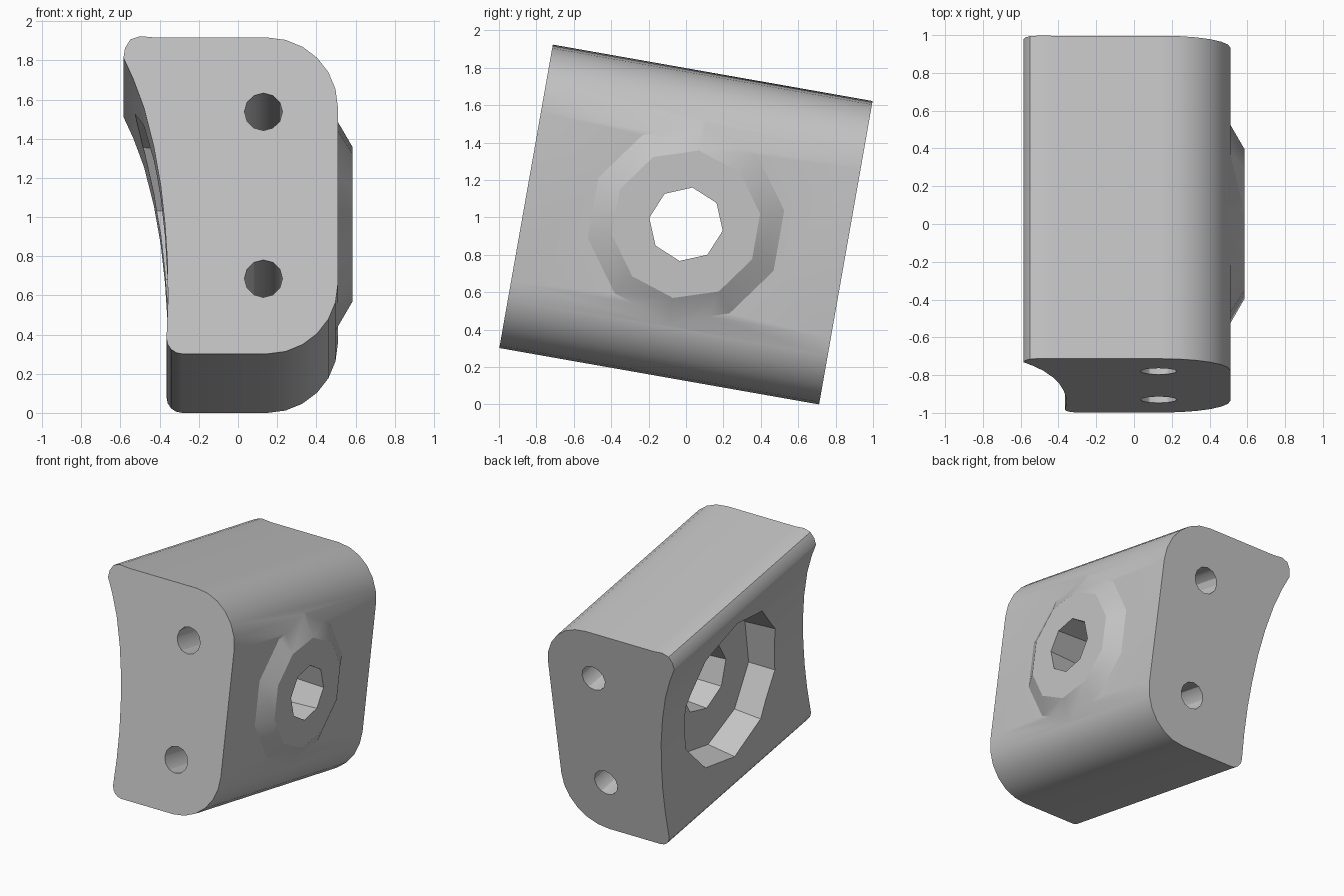
import bpy, bmesh, math
from mathutils import Matrix, Vector

LENGTH = 1.736
TILT = math.radians(-10)
CENTRE_Z = 0.965

cube = bpy.data.objects.get("Cube")
if cube:
    bpy.data.objects.remove(cube, do_unlink=True)

grey = bpy.data.materials.new("plain_grey")
grey.use_nodes = True
colour = (0.55, 0.55, 0.55, 1)
grey.diffuse_color = colour
grey.node_tree.nodes["Principled BSDF"].inputs["Base Color"].default_value = colour


def make_object(name, bm):
    bmesh.ops.recalc_face_normals(bm, faces=bm.faces)
    mesh = bpy.data.meshes.new(name)
    bm.to_mesh(mesh)
    bm.free()
    mesh.materials.append(grey)
    obj = bpy.data.objects.new(name, mesh)
    bpy.context.collection.objects.link(obj)
    return obj


def cone(name, sides, start, end, r_start, r_end):
    """Tapered cylinder between two points."""
    start, end = Vector(start), Vector(end)
    axis = end - start
    turn = axis.to_track_quat('Z', 'Y').to_matrix().to_4x4()
    bm = bmesh.new()
    bmesh.ops.create_cone(bm, cap_ends=True, segments=sides, radius1=r_start,
                          radius2=r_end, depth=axis.length,
                          matrix=Matrix.Translation((start + end) / 2) @ turn)
    return make_object(name, bm)


def combine(target, other, operation):
    mod = target.modifiers.new(operation.lower(), 'BOOLEAN')
    mod.operation = operation
    mod.solver = 'EXACT'
    mod.object = other
    bpy.context.view_layer.objects.active = target
    bpy.ops.object.modifier_apply(modifier=mod.name)
    bpy.data.objects.remove(other, do_unlink=True)


def arc(cx, cz, radius, start, end, steps):
    angles = [math.radians(start + (end - start) * i / steps) for i in range(steps + 1)]
    return [(cx + radius * math.cos(a), cz + radius * math.sin(a)) for a in angles]


# Block: rounded section with one concave side, swept along y
profile = arc(0.15, 0.455, 0.36, 90, 0, 6)
profile += arc(0.15, -0.465, 0.36, 0, -90, 6)
profile += arc(-0.285, -0.745, 0.08, -90, -180, 4)
profile += [(-0.358, -0.55), (-0.36, -0.35), (-0.373, -0.15), (-0.395, 0.05),
            (-0.43, 0.25), (-0.48, 0.45), (-0.535, 0.6), (-0.585, 0.71)]
profile += [(-0.577, 0.76), (-0.55, 0.805), (-0.5, 0.822), (-0.42, 0.815)]
bm = bmesh.new()
ring = [bm.verts.new((x, -LENGTH / 2, z)) for x, z in profile]
end_face = bm.faces.new(ring)
swept = bmesh.ops.extrude_face_region(bm, geom=[end_face])
bmesh.ops.translate(bm, vec=(0, LENGTH, 0),
                    verts=[g for g in swept["geom"] if isinstance(g, bmesh.types.BMVert)])
block = make_object("bracket_block", bm)

# Low raised boss on the flat side
combine(block, cone("boss", 10, (0.47, 0, 0), (0.585, 0, 0), 0.6, 0.4), 'UNION')

# Wide recess in the concave side, then the tapered main hole
combine(block, cone("recess_cutter", 10, (-0.8, 0.04, -0.02), (-0.15, 0.02, 0),
                    0.62, 0.55), 'DIFFERENCE')
combine(block, cone("main_hole_cutter", 8, (-0.3, 0, 0), (0.7, 0, 0),
                    0.27, 0.19), 'DIFFERENCE')

# Two bolt holes along the block
for z in (0.43, -0.435):
    combine(block, cone("bolt_hole_cutter", 12, (0.13, -1, z), (0.13, 1, z),
                        0.097, 0.097), 'DIFFERENCE')

# Tilt the block and stand it on the ground
block.data.transform(Matrix.Translation((0, 0, CENTRE_Z)) @ Matrix.Rotation(TILT, 4, 'X'))
lowest = min(v.co.z for v in block.data.vertices)
block.data.transform(Matrix.Translation((0, 0, -lowest)))

bpy.ops.object.select_all(action='DESELECT')
block.select_set(True)
bpy.context.view_layer.objects.active = block
bpy.ops.object.shade_smooth_by_angle(angle=math.radians(30))
